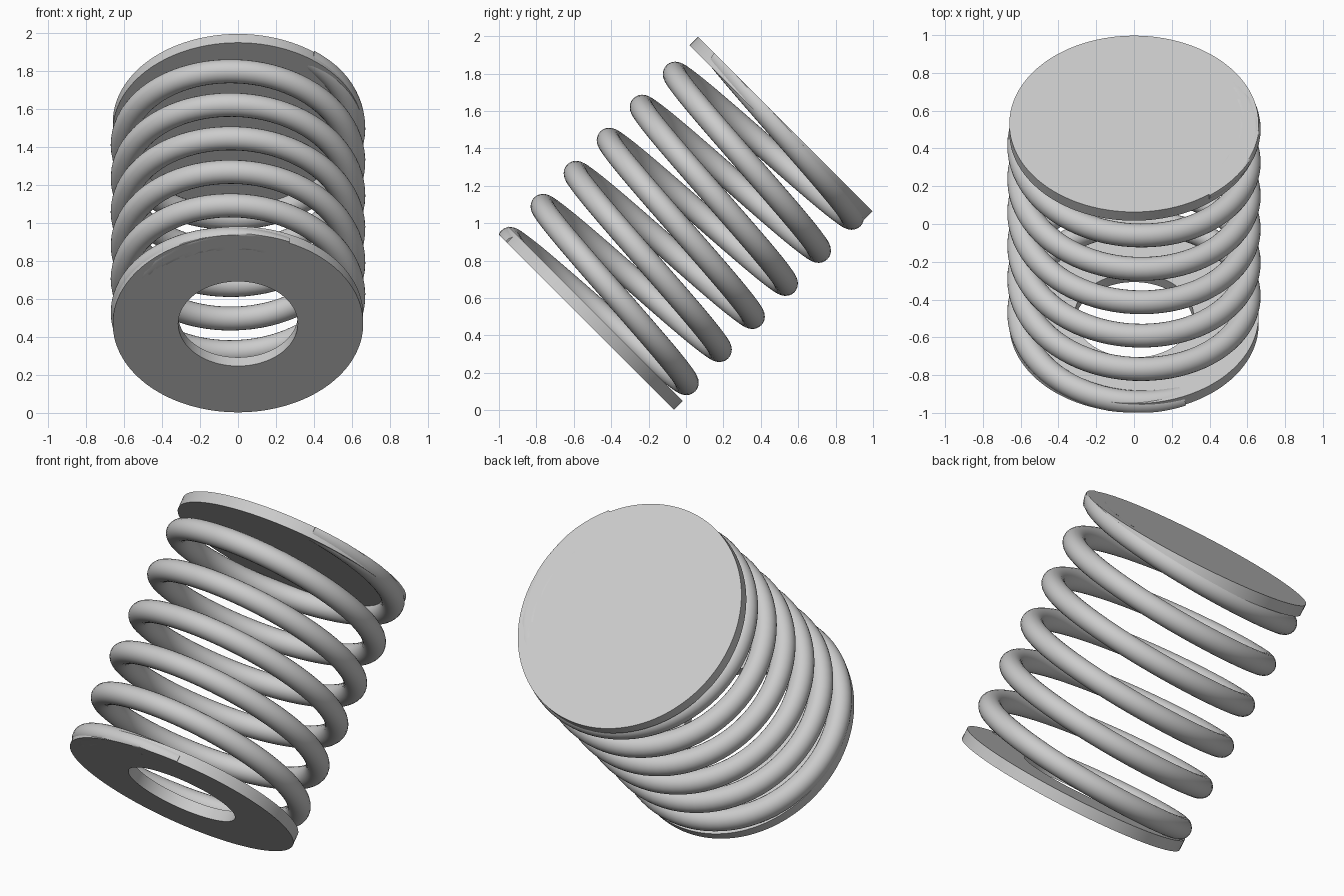
import bpy, bmesh, math
from mathutils import Matrix

cube = bpy.data.objects.get("Cube")
if cube:
    bpy.data.objects.remove(cube)

HALF = 0.75           # half of the length along the spring axis
PLATE_R = 0.66
PLATE_T = 0.065
HOLE_R = 0.315
COIL_R = 0.608
WIRE_R = 0.063
PITCH = 0.25
TOP_A = 0.773         # axial height of the wire at angle zero

steel = bpy.data.materials.new("grey steel")
steel.use_nodes = True
colour = (0.6, 0.6, 0.6, 1)
steel.diffuse_color = colour
steel.node_tree.nodes["Principled BSDF"].inputs["Base Color"].default_value = colour

# The spring axis leans back by 45 degrees
TILT = Matrix.Translation((0, 0, 1)) @ Matrix.Rotation(math.radians(-45), 4, 'X')


def finish(name, bm):
    bmesh.ops.recalc_face_normals(bm, faces=bm.faces)
    bm.transform(TILT)
    mesh = bpy.data.meshes.new(name)
    bm.to_mesh(mesh)
    bm.free()
    mesh.materials.append(steel)
    obj = bpy.data.objects.new(name, mesh)
    bpy.context.collection.objects.link(obj)
    bpy.ops.object.select_all(action='DESELECT')
    obj.select_set(True)
    bpy.context.view_layer.objects.active = obj
    bpy.ops.object.shade_smooth_by_angle(angle=math.radians(35))
    return obj


def sweep(name, start, end, steps, section, closed):
    """Sweep a (radius, height) section around the axis."""
    bm = bmesh.new()
    rings = []
    for i in range(steps if closed else steps + 1):
        t = start + (end - start) * i / steps
        rings.append([bm.verts.new((r * math.sin(t), -r * math.cos(t), h))
                      for r, h in section(t)])
    pairs = list(zip(rings, rings[1:]))
    if closed:
        pairs.append((rings[-1], rings[0]))
    else:
        bm.faces.new(rings[0])
        bm.faces.new(rings[-1])
    n = len(rings[0])
    for a, b in pairs:
        for j in range(n):
            k = (j + 1) % n
            bm.faces.new((a[j], a[k], b[k], b[j]))
    return finish(name, bm)


def wire_section(t):
    """Round wire, ground flat at both ends of the spring."""
    centre = TOP_A - PITCH * t / math.tau
    points = []
    for j in range(24):
        u = math.tau * j / 24
        h = centre + WIRE_R * math.sin(u)
        points.append((COIL_R + WIRE_R * math.cos(u), max(-HALF, min(HALF, h))))
    return points


def ring_section(t):
    low, high = -HALF, -HALF + PLATE_T
    return [(HOLE_R, low), (PLATE_R, low), (PLATE_R, high), (HOLE_R, high)]


# Coil spring
sweep("coil_spring", math.radians(37), 6 * math.tau + math.radians(24),
      480, wire_section, False)

# Lower plate with a centre hole
sweep("lower_ring_plate", 0, math.tau, 128, ring_section, True)

# Solid upper plate
bm = bmesh.new()
bmesh.ops.create_cone(bm, cap_ends=True, segments=128, radius1=PLATE_R,
                      radius2=PLATE_R, depth=PLATE_T,
                      matrix=Matrix.Translation((0, 0, HALF - PLATE_T / 2)))
finish("upper_plate", bm)
